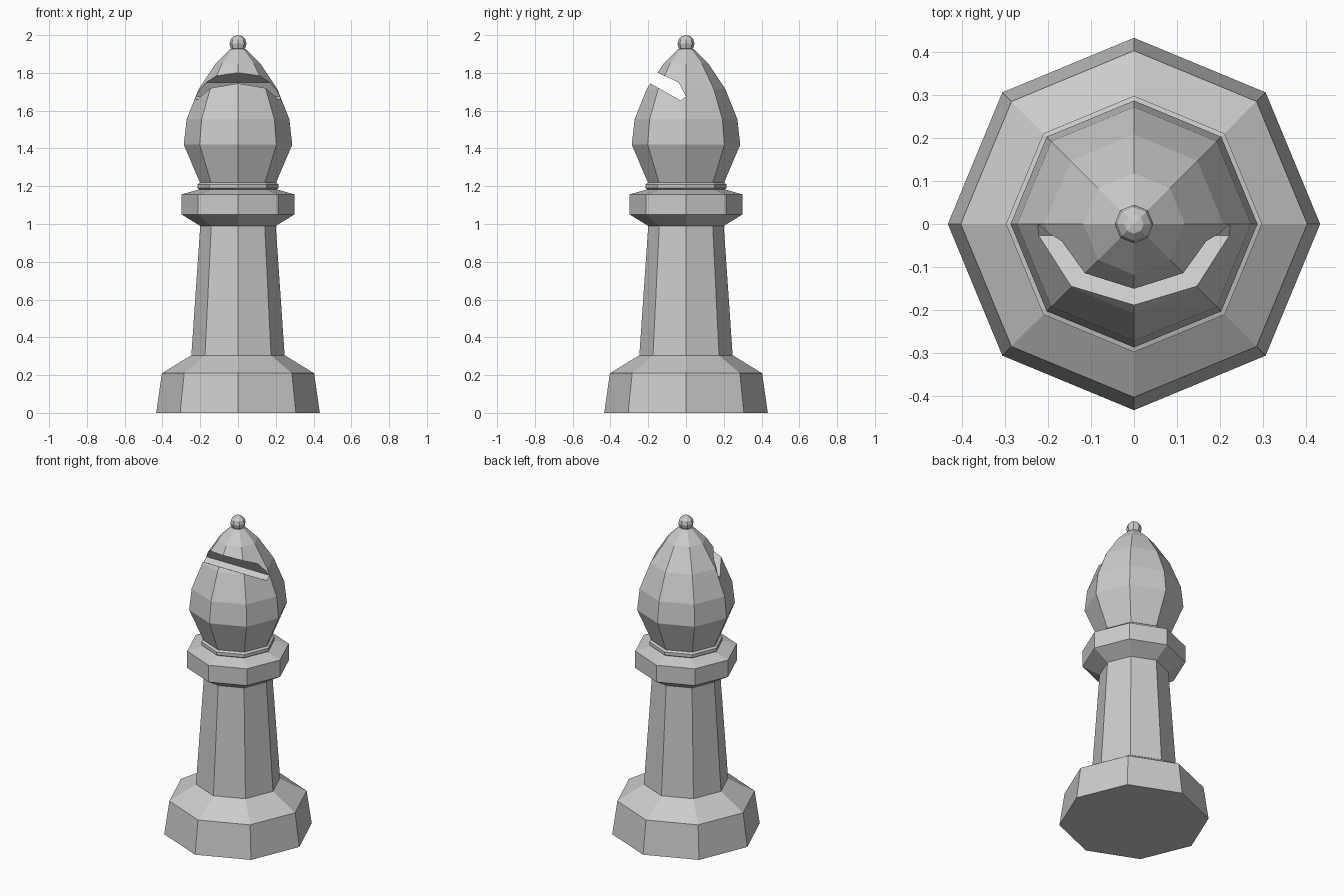
import bpy, bmesh
from math import cos, sin, pi

cube = bpy.data.objects.get("Cube")
if cube:
    bpy.data.objects.remove(cube, do_unlink=True)

SIDES = 8

grey = bpy.data.materials.new("light grey")
grey.use_nodes = True
colour = (0.6, 0.6, 0.6, 1)
grey.diffuse_color = colour
grey.node_tree.nodes["Principled BSDF"].inputs["Base Color"].default_value = colour


def add_object(name, bm):
    bmesh.ops.recalc_face_normals(bm, faces=bm.faces)
    mesh = bpy.data.meshes.new(name)
    bm.to_mesh(mesh)
    bm.free()
    mesh.materials.append(grey)
    obj = bpy.data.objects.new(name, mesh)
    bpy.context.collection.objects.link(obj)
    return obj


def turned(name, profile):
    """Closed octagonal turning from (radius, height) points, bottom to top."""
    bm = bmesh.new()
    rings = [[bm.verts.new((r * cos(2 * pi * i / SIDES), r * sin(2 * pi * i / SIDES), z))
              for i in range(SIDES)] for r, z in profile]
    for low, high in zip(rings, rings[1:]):
        for i in range(SIDES):
            j = (i + 1) % SIDES
            bm.faces.new((low[i], low[j], high[j], high[i]))
    bm.faces.new(rings[0][::-1])
    bm.faces.new(rings[-1])
    return add_object(name, bm)


# Base, stem and collar
turned("base", [(0.433, 0), (0.403, 0.21), (0.247, 0.305)])
turned("stem", [(0.247, 0.305), (0.2, 0.99)])
turned("collar", [(0.2, 0.99), (0.298, 1.05), (0.298, 1.157), (0.2, 1.185)])
turned("neck_ring", [(0.2, 1.18), (0.215, 1.19), (0.215, 1.21), (0.2, 1.22)])

# Egg-shaped head
head = turned("head", [(0.2, 1.215), (0.287, 1.42), (0.272, 1.555),
                       (0.208, 1.715), (0.118, 1.85), (0.04, 1.927)])

# Slanted slot through the front of the head
slot = [(-0.466, 1.9), (-0.19, 1.745), (-0.027, 1.653), (0, 1.676),
        (-0.04, 1.75), (-0.148, 1.8), (-0.466, 1.948)]
bm = bmesh.new()
left, right = [[bm.verts.new((x, y, z)) for y, z in slot] for x in (0.5, -0.5)]
bm.faces.new(left)
bm.faces.new(right[::-1])
for i in range(len(slot)):
    j = (i + 1) % len(slot)
    bm.faces.new((left[i], right[i], right[j], left[j]))
cutter = add_object("slot_cutter", bm)
cut = head.modifiers.new("slot", "BOOLEAN")
cut.operation = "DIFFERENCE"
cut.solver = "EXACT"
cut.object = cutter
bpy.context.view_layer.objects.active = head
head.select_set(True)
bpy.ops.object.modifier_apply(modifier=cut.name)
bpy.data.objects.remove(cutter, do_unlink=True)

# Ball on top
bm = bmesh.new()
bmesh.ops.create_uvsphere(bm, u_segments=SIDES, v_segments=6, radius=0.045)
bmesh.ops.translate(bm, verts=bm.verts, vec=(0, 0, 1.955))
add_object("top_ball", bm)
